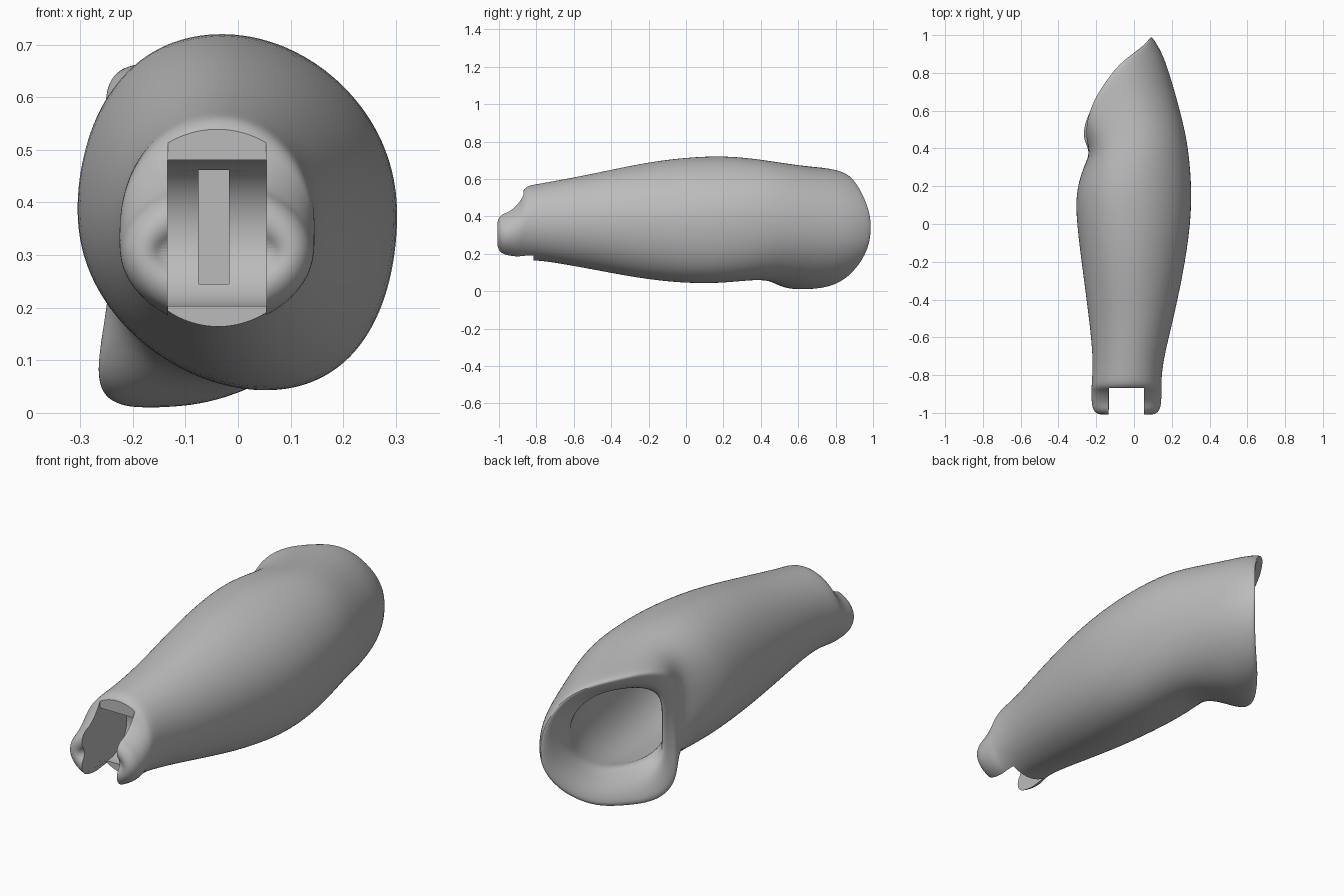
import bpy
import bmesh
from math import cos, sin, pi, radians

cube = bpy.data.objects.get("Cube")
if cube:
    bpy.data.objects.remove(cube, do_unlink=True)

SEGMENTS = 40


def make_material(name, colour):
    mat = bpy.data.materials.new(name)
    mat.use_nodes = True
    mat.diffuse_color = colour
    mat.node_tree.nodes["Principled BSDF"].inputs["Base Color"].default_value = colour
    return mat


def power(value, sharpness):
    return (1 if value >= 0 else -1) * abs(value) ** (2 / sharpness)


def section(y_right, y_left, x_right, x_left, z_low, z_high,
            x_top=0, x_bottom=0, square=2, dip=0, bulge=0):
    """Closed cross-section; its -x half may be squarer and dip inward,
    and its upper and lower edges may bulge toward the back."""
    points = []
    x_mid, x_half = (x_left + x_right) / 2, (x_left - x_right) / 2
    y_mid, y_half = (y_left + y_right) / 2, (y_left - y_right) / 2
    z_mid, z_half = (z_low + z_high) / 2, (z_high - z_low) / 2
    for i in range(SEGMENTS):
        angle = 2 * pi * i / SEGMENTS
        sharpness = square if cos(angle) < 0 else 2 + (square - 2) * .3
        c, s = power(cos(angle), sharpness), power(sin(angle), sharpness)
        skew = x_top * max(s, 0) ** 2 + x_bottom * min(s, 0) ** 2
        hollow = dip * max(-c, 0) * (1 - s * s)
        swell = bulge * (1 if s > 0 else .5)
        points.append((x_mid + x_half * c + skew + hollow,
                       y_mid + y_half * (c + skew / x_half) - hollow
                       + swell * s * s * (1 - c * c),
                       z_mid + z_half * s - .4 * swell * c * s))
    return points


def upright(y, x_right, x_left, z_low, z_high, *skews, inset=0, flatten=1):
    """Section square to the limb, optionally drawn inward."""
    rise = inset * flatten
    return section(y, y, x_right + inset, x_left - inset, z_low + rise, z_high - rise, *skews)


def loft(name, sections):
    bm = bmesh.new()
    rings = [[bm.verts.new(p) for p in ring] for ring in sections]
    for ring, following in zip(rings, rings[1:]):
        for i in range(SEGMENTS):
            j = (i + 1) % SEGMENTS
            bm.faces.new((ring[i], ring[j], following[j], following[i]))
    bm.faces.new(rings[0])
    bm.faces.new(rings[-1])
    bmesh.ops.recalc_face_normals(bm, faces=bm.faces)
    mesh = bpy.data.meshes.new(name)
    bm.to_mesh(mesh)
    bm.free()
    obj = bpy.data.objects.new(name, mesh)
    bpy.context.collection.objects.link(obj)
    return obj


def cut_away(target, cutter):
    cutter.hide_render = True
    cut = target.modifiers.new("cut", 'BOOLEAN')
    cut.operation, cut.solver, cut.object = 'DIFFERENCE', 'EXACT', cutter
    bpy.context.view_layer.objects.active = target
    bpy.ops.object.modifier_apply(modifier=cut.name)
    bpy.data.objects.remove(cutter, do_unlink=True)


def cut_box(target, low, high):
    bpy.ops.mesh.primitive_cube_add(size=1, location=[(a + b) / 2 for a, b in zip(low, high)])
    cutter = bpy.context.object
    cutter.scale = [b - a for a, b in zip(low, high)]
    cut_away(target, cutter)


# Forked end, then the swelling body
fork = [
    (-.95, -.224, .144, .172, .44),
    (-.91, -.226, .146, .163, .475),
    (-.88, -.226, .146, .162, .515),
    (-.86, -.225, .146, .162, .562),
    (-.8, -.221, .147, .165, .572),
    (-.7, -.218, .16, .152, .59),
]
body = [
    (-.5, -.238, .21, .116, .627),
    (-.2, -.279, .274, .058, .694, -.02, .03),
    (.07, -.312, .308, .037, .722, -.03, .06),
]

# Rounded prong tips, rolled from the inside out
rows = []
for degrees in range(150, 0, -30):
    turn = radians(degrees)
    y, *outline = fork[0]
    rows.append(upright(y - .06 * sin(turn), *outline,
                        inset=.045 * (1 - cos(turn)), flatten=1.2))
rows += [upright(*row) for row in fork + body]

# Slanted flared opening
opening = [
    (.2, .28, -.301, .301, .047, .722, -.03, .05, 2.1, 0, 0),
    (.3, .44, -.268, .282, .062, .708, -.02, .02, 2.3, 0, .01),
    (.36, .58, -.253, .25, .052, .69, -.02, -.02, 2.5, .01, .03),
    (.42, .76, -.262, .2, .018, .67, -.03, -.05, 2.8, .025, .06),
    (.47, .9, -.285, .155, .008, .66, -.03, -.06, 3.1, .045, .08),
    (.51, .99, -.288, .1, .018, .652, -.03, -.05, 3.2, .06, .085),
]
rows += [section(*row) for row in opening]

# Lip rolling from the crest in to the throat
crest = opening[-1]
throat = (.43, .82, -.205, .04, .175, .535, 0, 0, 2.4, .01, 0)
for t in (.2, .5, .8, 1):
    y_right, y_left, *rest = [a + (b - a) * t for a, b in zip(crest, throat)]
    roll = .06 * sin(pi * t)
    rows.append(section(y_right + roll, y_left + roll, *rest))

# Hollow inside, following the body at a constant wall thickness
rows.append(section(.38, .7, -.21, .13, .13, .6))
rows += [upright(*row, inset=.06) for row in reversed(body)]

shell = loft("limb_shell", rows)
bpy.context.view_layer.objects.active = shell
smooth = shell.modifiers.new("smooth", 'SUBSURF')
smooth.levels = smooth.render_levels = 2
bpy.ops.object.modifier_apply(modifier=smooth.name)

# Round-backed socket between the prongs, open above and below
bpy.ops.mesh.primitive_cylinder_add(vertices=48, radius=.139, depth=.19,
                                    location=(-.04, -.8, .342), rotation=(0, pi / 2, 0))
cut_away(shell, bpy.context.object)
cut_box(shell, (-.134, -1.2, .2035), (.054, -.8, .4805))
cut_box(shell, (-.1335, -1.2, .3), (.0535, -.868, .8))
cut_box(shell, (-.1335, -1.2, 0), (.0535, -.815, .3))

# Slit in the back of the socket
cut_box(shell, (-.075, -.8, .245), (-.017, -.6, .462))

shell.data.materials.clear()
shell.data.materials.append(make_material("plain grey", (.5, .5, .5, 1)))
bpy.ops.object.select_all(action='DESELECT')
shell.select_set(True)
bpy.context.view_layer.objects.active = shell
bpy.ops.object.shade_smooth_by_angle(angle=pi / 5)
